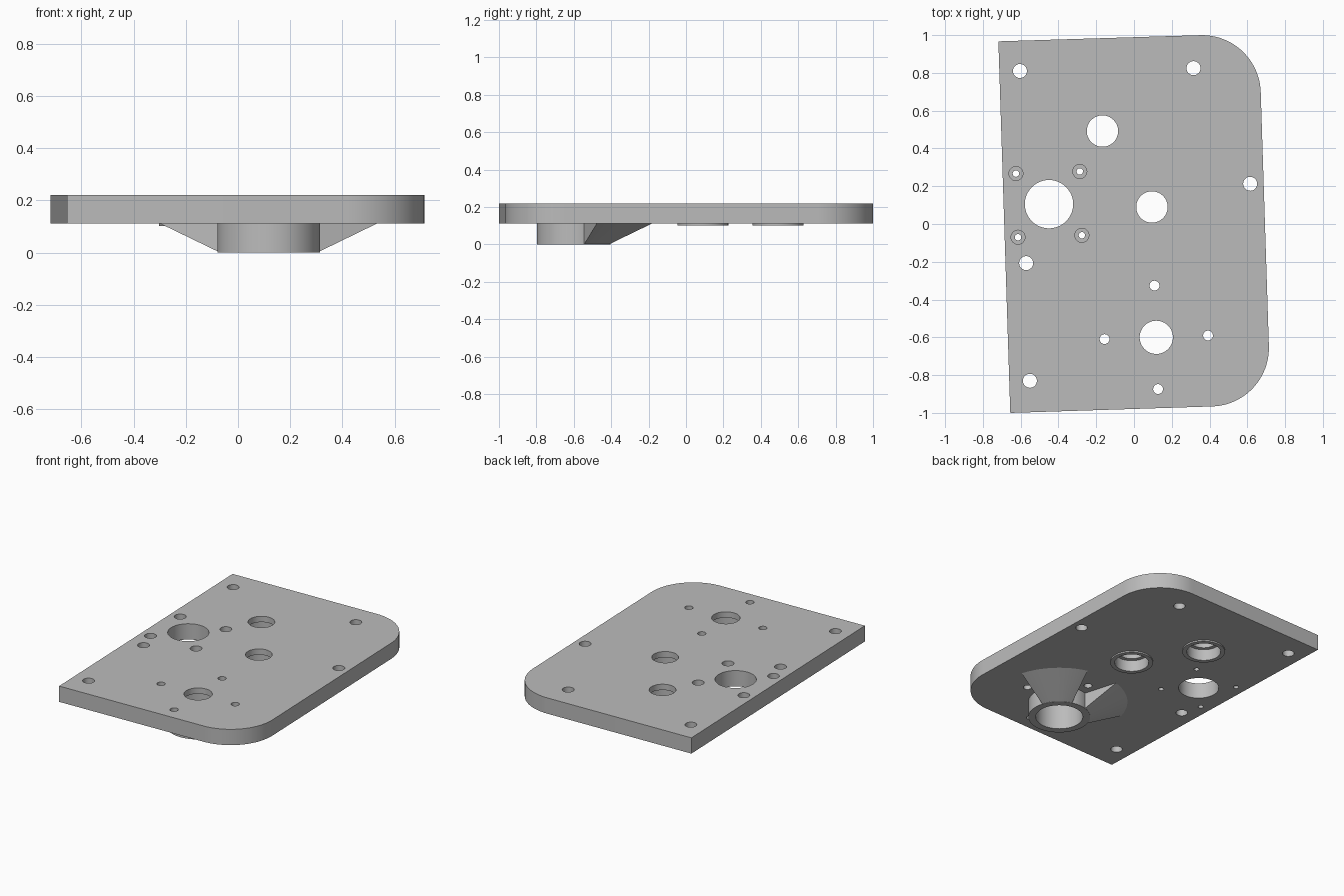
import bpy, bmesh, math
from math import cos, sin, pi, radians
from mathutils import Vector

old = bpy.data.objects.get("Cube")
if old:
    bpy.data.objects.remove(old, do_unlink=True)

grey = bpy.data.materials.new("plain_grey")
grey.use_nodes = True
colour = (0.5, 0.5, 0.5, 1)
grey.diffuse_color = colour
grey.node_tree.nodes["Principled BSDF"].inputs["Base Color"].default_value = colour

BOTTOM, TOP = 0.112, 0.22     # plate faces
INSIDE = 0.15                 # height inside the plate where joined parts end


def make_object(name, bm):
    bmesh.ops.recalc_face_normals(bm, faces=bm.faces)
    mesh = bpy.data.meshes.new(name)
    bm.to_mesh(mesh)
    bm.free()
    mesh.materials.append(grey)
    obj = bpy.data.objects.new(name, mesh)
    bpy.context.collection.objects.link(obj)
    return obj


def prism(name, outline, z0, z1):
    bm = bmesh.new()
    low = [bm.verts.new((x, y, z0)) for x, y in outline]
    high = [bm.verts.new((x, y, z1)) for x, y in outline]
    bm.faces.new(low)
    bm.faces.new(high)
    for i in range(len(low)):
        j = (i + 1) % len(low)
        bm.faces.new((low[i], low[j], high[j], high[i]))
    return make_object(name, bm)


def cylinder(name, centre, radius, z0, z1, sides=64):
    ring = [(centre[0] + radius * cos(2 * pi * i / sides),
             centre[1] + radius * sin(2 * pi * i / sides)) for i in range(sides)]
    return prism(name, ring, z0, z1)


def sector(name, centre, profile, start, end, steps=20):
    # Sweep a closed radius/height profile part of the way round a centre
    bm = bmesh.new()
    rows = []
    for i in range(steps + 1):
        a = radians(start + (end - start) * i / steps)
        rows.append([bm.verts.new((centre[0] + r * cos(a), centre[1] + r * sin(a), z))
                     for r, z in profile])
    bm.faces.new(rows[0])
    bm.faces.new(rows[-1])
    n = len(profile)
    for a, b in zip(rows, rows[1:]):
        for k in range(n):
            m = (k + 1) % n
            bm.faces.new((a[k], a[m], b[m], b[k]))
    return make_object(name, bm)


def combine(target, tool, operation):
    tool.hide_render = True
    mod = target.modifiers.new(operation.lower(), 'BOOLEAN')
    mod.operation = operation
    mod.solver = 'EXACT'
    mod.object = tool
    bpy.context.view_layer.objects.active = target
    bpy.ops.object.modifier_apply(modifier=mod.name)
    bpy.data.objects.remove(tool, do_unlink=True)


def rounded(corner, before, after, radius, steps=24):
    c = Vector(corner)
    a = (Vector(before) - c).normalized()
    b = (Vector(after) - c).normalized()
    middle = c + (a + b) * radius
    return [tuple(middle - radius * (b * cos(pi / 2 * i / steps) + a * sin(pi / 2 * i / steps)))
            for i in range(steps + 1)]


# Slightly turned plate with two rounded corners
back_square, back_round = (-0.718, 0.967), (0.661, 1.009)
front_round, front_square = (0.724, -0.956), (-0.655, -1.0)
outline = [front_square, back_square]
outline += rounded(back_round, back_square, front_round, 0.31)
outline += rounded(front_round, back_round, front_square, 0.31)
plate = prism("mounting_plate", outline, BOTTOM, TOP)

# Boss with two flared ribs under the plate
boss = (0.118, -0.6)
combine(plate, cylinder("boss", boss, 0.197, 0, INSIDE, 96), 'UNION')
rib = [(0.17, INSIDE), (0.434, INSIDE), (0.434, BOTTOM), (0.196, 0.001), (0.17, 0.004)]
for start in (16.5, 106.5):
    combine(plate, sector("rib", boss, rib, start, start + 58), 'UNION')

# Low collars under the two bearing holes
bearings = [(-0.167, 0.492), (0.095, 0.09)]
for centre in bearings:
    combine(plate, cylinder("collar", centre, 0.136, 0.102, INSIDE), 'UNION')


def cut(centre, radius, z0=-0.1, z1=0.4):
    combine(plate, cylinder("cutter", centre, radius, z0, z1), 'DIFFERENCE')


# Stepped bearing holes and boss bore
for centre in bearings:
    cut(centre, 0.083)
    cut(centre, 0.108, -0.1, 0.18)
cut(boss, 0.088)
cut(boss, 0.15, -0.1, 0.18)

# Motor opening with four counterbored screw holes
cut((-0.45, 0.105), 0.128)
for centre in [(-0.625, 0.267), (-0.287, 0.278), (-0.614, -0.07), (-0.276, -0.06)]:
    cut(centre, 0.017)
    cut(centre, 0.037, 0.16, 0.4)

# Mounting holes along the edges
for centre in [(-0.604, 0.81), (0.315, 0.825), (0.615, 0.213), (-0.571, -0.207), (-0.551, -0.83)]:
    cut(centre, 0.037)

# Four bolt holes around the boss
for quarter in range(4):
    a = radians(2 + 90 * quarter)
    cut((boss[0] + 0.274 * cos(a), boss[1] + 0.274 * sin(a)), 0.026)

# Smooth round walls, keep edges sharp
bpy.ops.object.select_all(action='DESELECT')
plate.select_set(True)
bpy.context.view_layer.objects.active = plate
bpy.ops.object.shade_smooth_by_angle(angle=radians(25))
